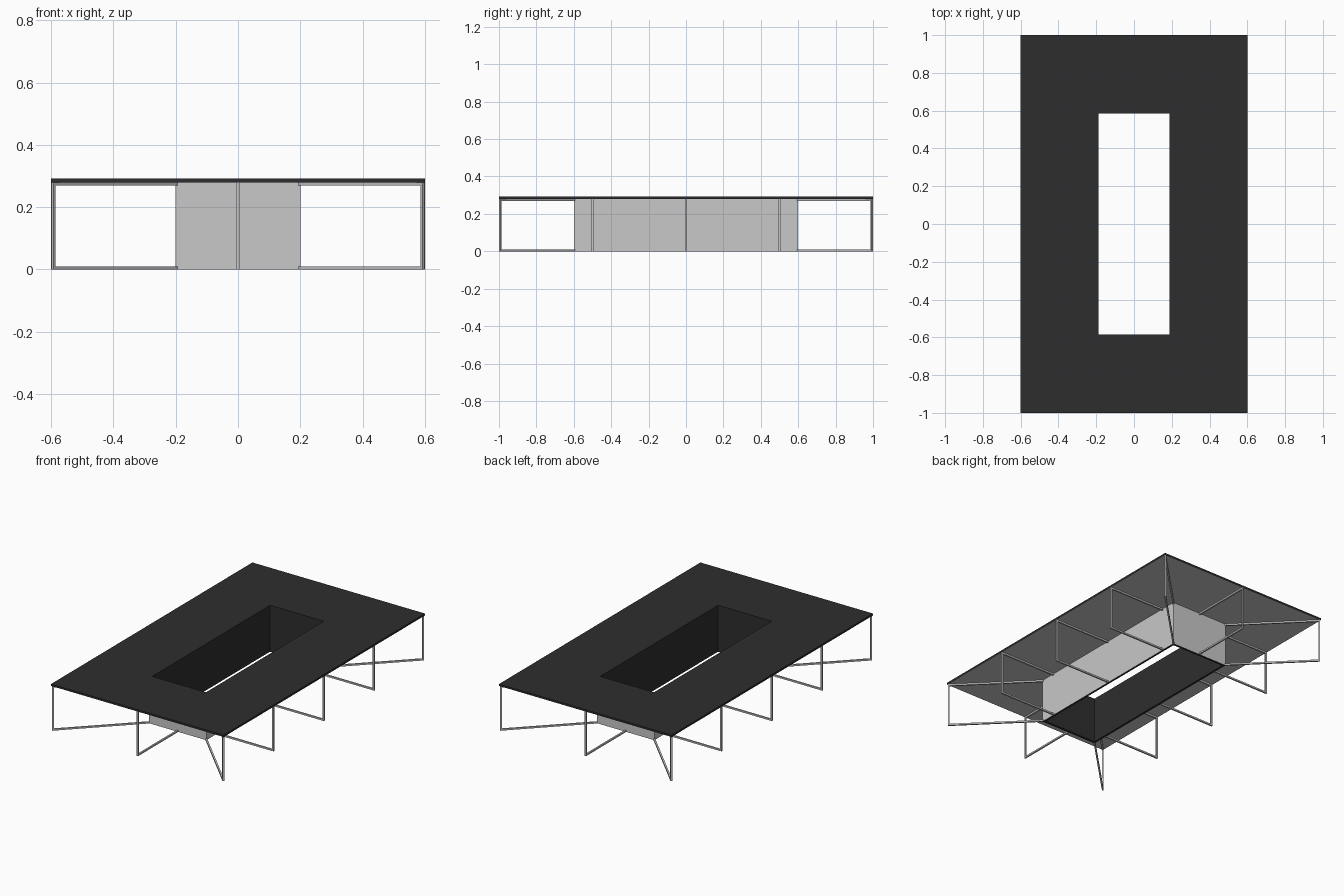
import bpy, bmesh, math
from mathutils import Vector, Matrix

if "Cube" in bpy.data.objects:
    bpy.data.objects.remove(bpy.data.objects["Cube"], do_unlink=True)


def material(name, value):
    m = bpy.data.materials.new(name)
    m.use_nodes = True
    colour = (value, value, value, 1)
    m.diffuse_color = colour
    m.node_tree.nodes["Principled BSDF"].inputs["Base Color"].default_value = colour
    return m


dark = material("charcoal", 0.027)
grey = material("light grey", 0.58)

HEIGHT, SLAB = 0.292, 0.28
BAR = 0.01


def finish(name, bm):
    mesh = bpy.data.meshes.new(name)
    bm.to_mesh(mesh)
    bm.free()
    mesh.materials.append(dark)
    mesh.materials.append(grey)
    obj = bpy.data.objects.new(name, mesh)
    bpy.context.collection.objects.link(obj)
    return obj


def frame_ring(name, outer, inner, z0, z1, is_grey):
    """Rectangular ring; is_grey(normal, centre) picks the light faces."""
    bm = bmesh.new()
    signs = [(-1, -1), (1, -1), (1, 1), (-1, 1)]
    section = [(outer, z0), (outer, z1), (inner, z1), (inner, z0)]
    loops = [[bm.verts.new((sx * s[0], sy * s[1], z)) for sx, sy in signs]
             for s, z in section]
    for k in range(4):
        a, b = loops[k], loops[(k + 1) % 4]
        for i in range(4):
            j = (i + 1) % 4
            bm.faces.new((a[i], a[j], b[j], b[i]))
    bmesh.ops.recalc_face_normals(bm, faces=bm.faces)
    for f in bm.faces:
        f.material_index = int(is_grey(f.normal, f.calc_center_median()))
    return finish(name, bm)


# Table top, charcoal above and light grey below
frame_ring("table_top", (0.6, 1.0), (0.187, 0.585), SLAB, HEIGHT,
           lambda n, c: n.z < -0.5)

# Central well wall, grey on the outside and charcoal inside
frame_ring("well_wall", (0.2, 0.6), (0.187, 0.585), 0, SLAB,
           lambda n, c: n.x * c.x + n.y * c.y > 0.01)


def leg_frame(name, start, end):
    """Foot bar, upright and top rail running outward from the well wall."""
    bm = bmesh.new()
    a, b = Vector(start), Vector(end)
    length = (b - a).length
    turn = Matrix.Translation((a.x, a.y, 0)) @ Matrix.Rotation(
        math.atan2(b.y - a.y, b.x - a.x), 4, "Z")
    h = BAR / 2
    bars = [(0, length, 0, BAR),
            (0, length, SLAB - BAR, SLAB),
            (length - BAR, length, BAR, SLAB - BAR)]
    for x0, x1, z0, z1 in bars:
        box = (Matrix.Translation(((x0 + x1) / 2, 0, (z0 + z1) / 2))
               @ Matrix.Diagonal((x1 - x0, 2 * h, z1 - z0, 1)))
        bmesh.ops.create_cube(bm, size=1, matrix=turn @ box)
    for f in bm.faces:
        f.material_index = 1
    return finish(name, bm)


# Leg frames on the two long sides, the two ends and the four corners
for side, sx in (("left", 1), ("right", -1)):
    for place, y in (("front", -0.5), ("middle", 0), ("back", 0.5)):
        leg_frame(f"{side}_{place}_leg_frame", (sx * 0.2, y), (sx * 0.6, y))
    for place, sy in (("front", -1), ("back", 1)):
        leg_frame(f"{side}_{place}_corner_leg_frame",
                  (sx * 0.197, sy * 0.597), (sx * 0.596, sy * 0.996))
for place, sy in (("front", -1), ("back", 1)):
    leg_frame(f"{place}_end_leg_frame", (0, sy * 0.6), (0, sy))
